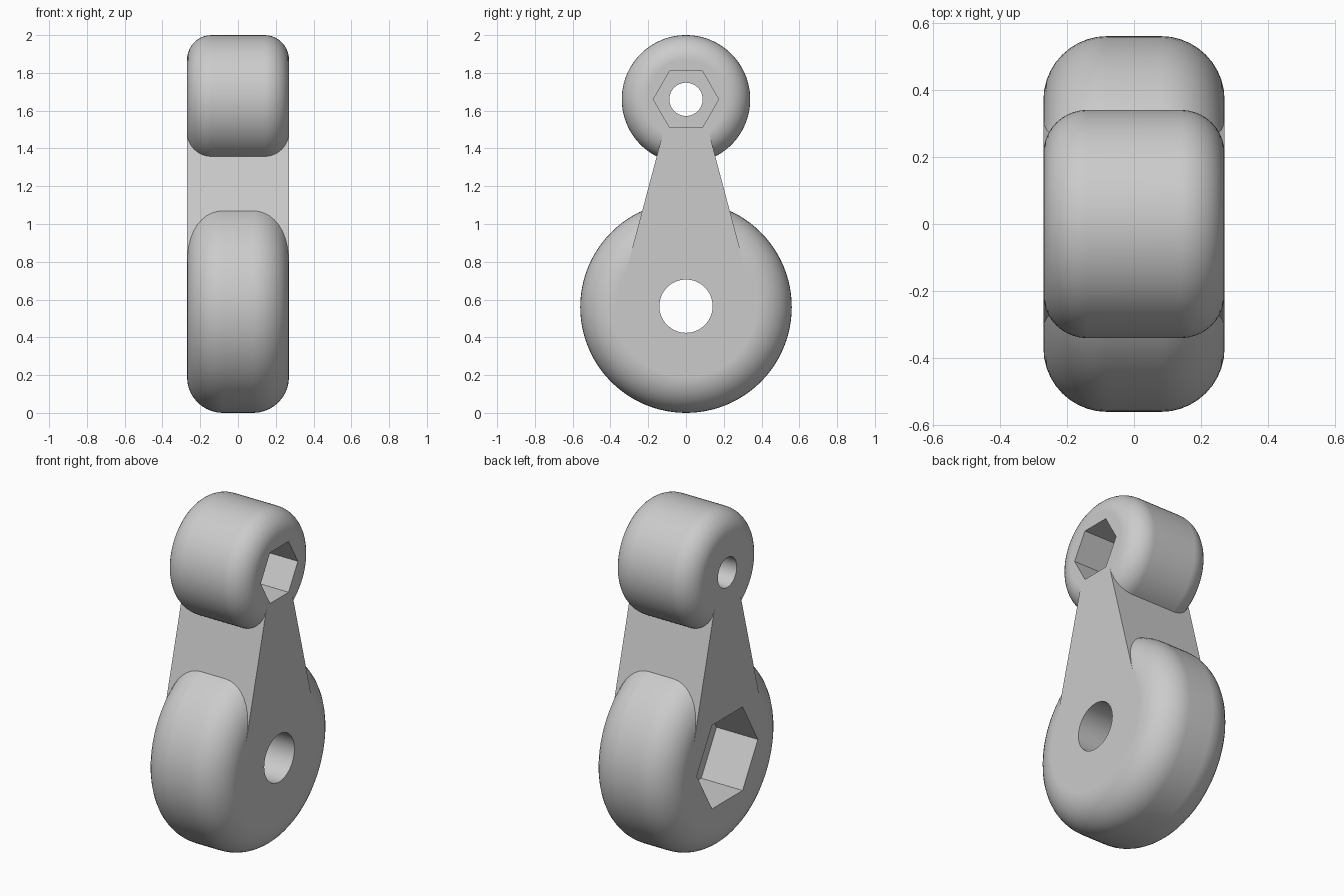
import bpy, bmesh, math
from mathutils import Matrix, Vector

cube = bpy.data.objects.get("Cube")
if cube:
    bpy.data.objects.remove(cube)

HALF = 0.27                # half thickness along x
BIG_Z, BIG_R = 0.56, 0.56
SMALL_Z, SMALL_R = 1.66, 0.34

grey = bpy.data.materials.new("plain grey")
grey.use_nodes = True
grey.diffuse_color = (0.6, 0.6, 0.6, 1)
grey.node_tree.nodes["Principled BSDF"].inputs["Base Color"].default_value = (0.6, 0.6, 0.6, 1)


def finish(name, bm):
    bmesh.ops.recalc_face_normals(bm, faces=bm.faces)
    mesh = bpy.data.meshes.new(name)
    bm.to_mesh(mesh)
    bm.free()
    mesh.materials.append(grey)
    ob = bpy.data.objects.new(name, mesh)
    bpy.context.collection.objects.link(ob)
    return ob


def rounded_disc(name, z, radius, fillet, steps=10, sides=96):
    """Solid disc lying along x with rounded rims."""
    profile = [(-HALF, 0)]
    for side in (-1, 1):
        for i in range(steps + 1):
            a = math.pi / 2 * (i / steps if side < 0 else 1 - i / steps)
            profile.append((side * (HALF - fillet + fillet * math.cos(a)),
                            radius - fillet + fillet * math.sin(a)))
    profile.append((HALF, 0))
    bm = bmesh.new()
    verts = [bm.verts.new((x, 0, z + r)) for x, r in profile]
    edges = [bm.edges.new(pair) for pair in zip(verts, verts[1:])]
    bmesh.ops.spin(bm, geom=verts + edges, cent=(0, 0, z), axis=(1, 0, 0),
                   angle=math.tau, steps=sides)
    bmesh.ops.remove_doubles(bm, verts=bm.verts, dist=1e-4)
    bmesh.ops.dissolve_limit(bm, angle_limit=0.001, verts=bm.verts, edges=bm.edges)
    return finish(name, bm)


def prism(name, outline, x0, x1):
    """Extrude a (y, z) outline from x0 to x1."""
    bm = bmesh.new()
    face = bm.faces.new([bm.verts.new((x0, y, z)) for y, z in outline])
    new = bmesh.ops.extrude_face_region(bm, geom=[face])["geom"]
    bmesh.ops.translate(bm, vec=(x1 - x0, 0, 0),
                        verts=[v for v in new if isinstance(v, bmesh.types.BMVert)])
    return finish(name, bm)


def ring(z, radius, sides):
    return [(radius * math.cos(math.tau * i / sides),
             z + radius * math.sin(math.tau * i / sides)) for i in range(sides)]


def combine(target, other, operation):
    mod = target.modifiers.new(operation, 'BOOLEAN')
    mod.operation = operation
    mod.solver = 'EXACT'
    mod.object = other
    bpy.context.view_layer.objects.active = target
    bpy.ops.object.modifier_apply(modifier=mod.name)
    bpy.data.objects.remove(other)


# Rounded ends and tapered web
link = rounded_disc("link_body", BIG_Z, BIG_R, 0.19)
small_end = rounded_disc("small_end", SMALL_Z, SMALL_R, 0.13)
web = prism("web", [(-0.33, 0.7), (0.33, 0.7), (0.1, 1.565), (-0.1, 1.565)], -HALF, HALF)
combine(link, web, 'UNION')
combine(link, small_end, 'UNION')

# Bolt holes and hexagonal pockets on opposite sides
for z, hole, hexagon, side in ((BIG_Z + 0.005, 0.141, 0.285, -1), (SMALL_Z, 0.088, 0.173, 1)):
    combine(link, prism("hole_cutter", ring(z, hole, 64), -1, 1), 'DIFFERENCE')
    combine(link, prism("pocket_cutter", ring(z, hexagon, 6), 0, side), 'DIFFERENCE')

# Smooth rims, flat sides
bpy.ops.object.select_all(action='DESELECT')
link.select_set(True)
bpy.context.view_layer.objects.active = link
bpy.ops.object.shade_smooth_by_angle(angle=math.radians(25))
weighted = link.modifiers.new("Weighted Normals", 'WEIGHTED_NORMAL')
weighted.keep_sharp = True
